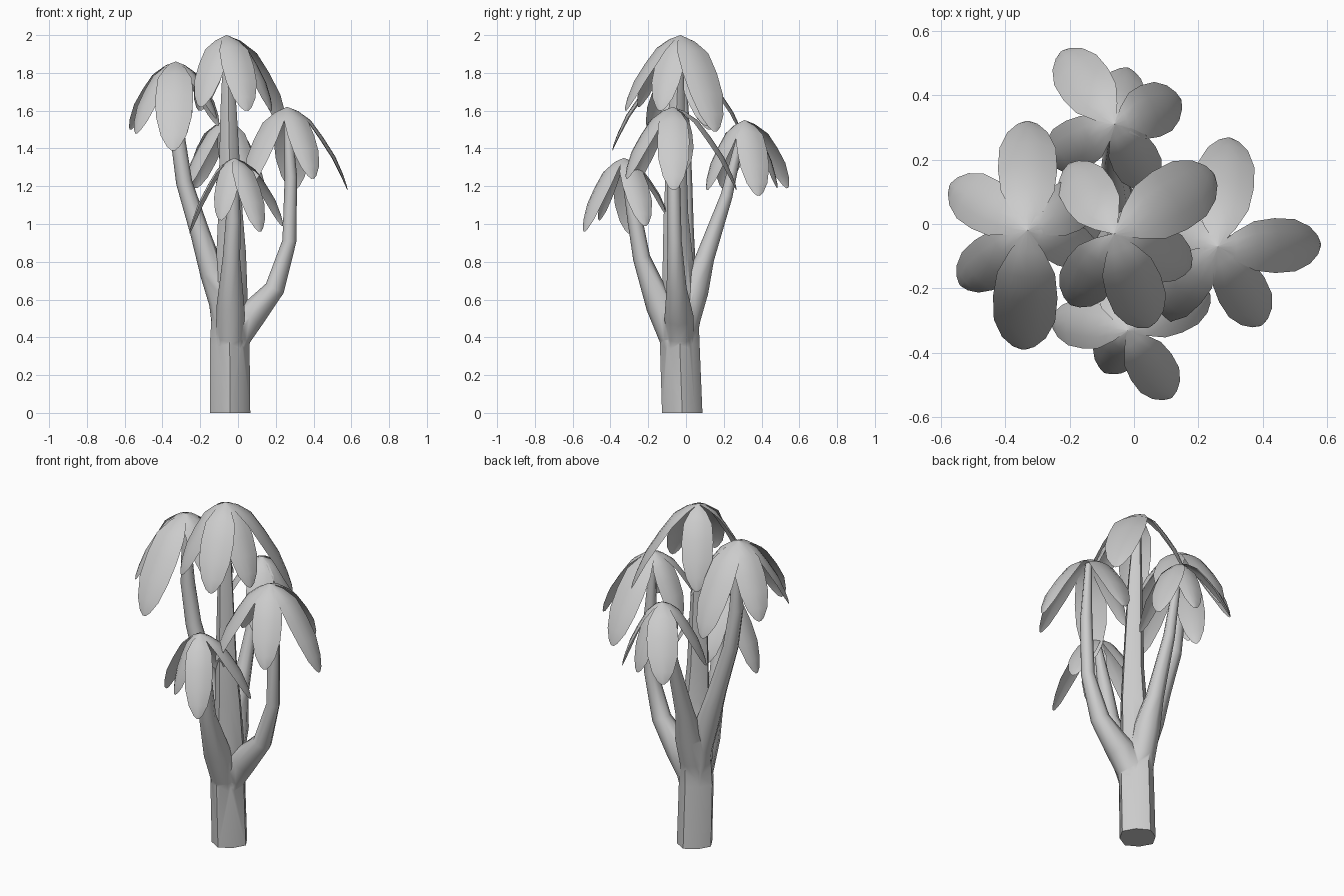
import bpy, bmesh
from math import sin, cos, radians, pi
from mathutils import Vector

if "Cube" in bpy.data.objects:
    bpy.data.objects.remove(bpy.data.objects["Cube"])


def smooth(ob, angle):
    bpy.ops.object.select_all(action='DESELECT')
    ob.select_set(True)
    bpy.context.view_layer.objects.active = ob
    bpy.ops.object.shade_smooth_by_angle(angle=radians(angle))


def finish(name, bm):
    me = bpy.data.meshes.new(name)
    bm.normal_update()
    bm.to_mesh(me)
    bm.free()
    ob = bpy.data.objects.new(name, me)
    bpy.context.collection.objects.link(ob)
    return ob


def limb(name, path, diag=1.0, sides=8):
    """Tapered tube through (x, y, z, radius) points; diag scales every other corner."""
    bm = bmesh.new()
    pts = [Vector(p[:3]) for p in path]
    rings = []
    for i, p in enumerate(pts):
        d = (pts[min(i + 1, len(pts) - 1)] - pts[max(i - 1, 0)]).normalized()
        if i == 0:
            d = Vector((0, 0, 1))
        u = Vector((0, 1, 0)).cross(d).normalized()
        v = d.cross(u)
        ring = []
        for k in range(sides):
            a = 2 * pi * k / sides
            r = path[i][3] * (diag if k % 2 else 1)
            ring.append(bm.verts.new(p + r * (cos(a) * u + sin(a) * v)))
        rings.append(ring)
    for a, b in zip(rings, rings[1:]):
        for k in range(sides):
            n = (k + 1) % sides
            bm.faces.new((a[k], a[n], b[n], b[k]))
    bm.faces.new(rings[0][::-1])
    bm.faces.new(rings[-1])
    return finish(name, bm)


# outward fraction, drop fraction, width fraction along a drooping leaf
PROFILE = [(0, 0, .03), (.18, .05, .52), (.39, .16, .90), (.60, .37, 1),
           (.80, .60, .95), (.93, .82, .68), (.99, .95, .34), (1, 1, .10)]


def crown(name, top, leaves):
    """Ring of drooping leaves given as (angle, reach, drop, half width)."""
    bm = bmesh.new()
    top = Vector(top)
    for ang, reach, drop, w in leaves:
        out = Vector((cos(radians(ang)), sin(radians(ang)), 0))
        side = Vector((-out.y, out.x, 0))
        rows = []
        for r, d, f in PROFILE:
            c = top + out * r * reach - Vector((0, 0, d * drop))
            normal = (out * r + Vector((0, 0, .5))).normalized()
            rows.append([bm.verts.new(c + side * s * f * w - normal * s * s * f * .02)
                         for s in (-1, -.5, 0, .5, 1)])
        for a, b in zip(rows, rows[1:]):
            for k in range(4):
                bm.faces.new((a[k], b[k], b[k + 1], a[k + 1]))
    smooth(finish(name, bm), 60)


# trunk and branches, each branch starting inside the trunk
trunk = limb("trunk", [
    (-.042, -.02, 0, .107), (-.044, -.033, .36, .105), (-.042, -.03, .58, .094),
    (-.036, -.045, .85, .078), (-.04, -.053, 1.05, .065),
    (-.05, -.05, 1.6, .043), (-.055, -.035, 1.98, .02)], diag=.9)
branches = [
    limb("left_branch", [(-.05, -.03, .24, .06), (-.085, -.02, .58, .068), (-.135, -.012, .74, .066),
                         (-.2, -.01, .95, .052), (-.285, -.01, 1.22, .043),
                         (-.318, -.015, 1.45, .039), (-.33, -.02, 1.84, .018)]),
    limb("right_branch", [(-.04, -.03, .22, .06), (-.005, -.033, .40, .074), (.065, -.037, .51, .077),
                          (.195, -.05, .66, .053), (.272, -.06, .91, .037),
                          (.28, -.065, 1.25, .033), (.26, -.07, 1.6, .018)]),
    limb("front_branch", [(-.043, -.03, .2, .06), (-.04, -.065, .40, .078), (-.04, -.14, .57, .073),
                          (-.035, -.235, .82, .046), (-.025, -.27, 1.02, .04),
                          (-.02, -.33, 1.33, .018)]),
    limb("back_branch", [(-.045, -.03, .24, .06), (-.05, .0, .5, .077), (-.05, .045, .65, .075),
                         (-.06, .1, .82, .05), (-.065, .215, 1.15, .032), (-.06, .305, 1.53, .018)])]

# weld the branches into the trunk
bpy.context.view_layer.objects.active = trunk
for b in branches:
    mod = trunk.modifiers.new("join", 'BOOLEAN')
    mod.operation, mod.solver, mod.object = 'UNION', 'EXACT', b
    bpy.ops.object.modifier_apply(modifier=mod.name)
    bpy.data.objects.remove(b)
smooth(trunk, 50)

# leaf crowns
crown("top_leaves", (-.06, -.03, 2), [
    (123, .26, .40, .085), (31, .36, .51, .105), (-70, .31, .40, .09),
    (-122, .26, .38, .085), (-24, .26, .40, .085)])
crown("left_leaves", (-.33, -.02, 1.86), [
    (90, .34, .45, .092), (149, .28, .36, .085), (219, .27, .38, .08),
    (268, .37, .47, .10), (30, .26, .34, .08), (-20, .23, .30, .07)])
crown("right_leaves", (.26, -.07, 1.62), [
    (84, .34, .44, .092), (1, .32, .44, .085), (-61, .28, .38, .08),
    (-134, .30, .43, .085), (165, .22, .34, .075)])
crown("front_leaves", (-.02, -.33, 1.35), [
    (-57, .25, .39, .075), (-119, .15, .33, .068), (172, .24, .40, .075),
    (24, .28, .36, .075), (100, .24, .32, .075)])
crown("back_leaves", (-.06, .31, 1.55), [
    (126, .28, .36, .085), (77, .18, .36, .07), (20, .22, .40, .085),
    (208, .24, .36, .08), (-60, .23, .37, .075)])
